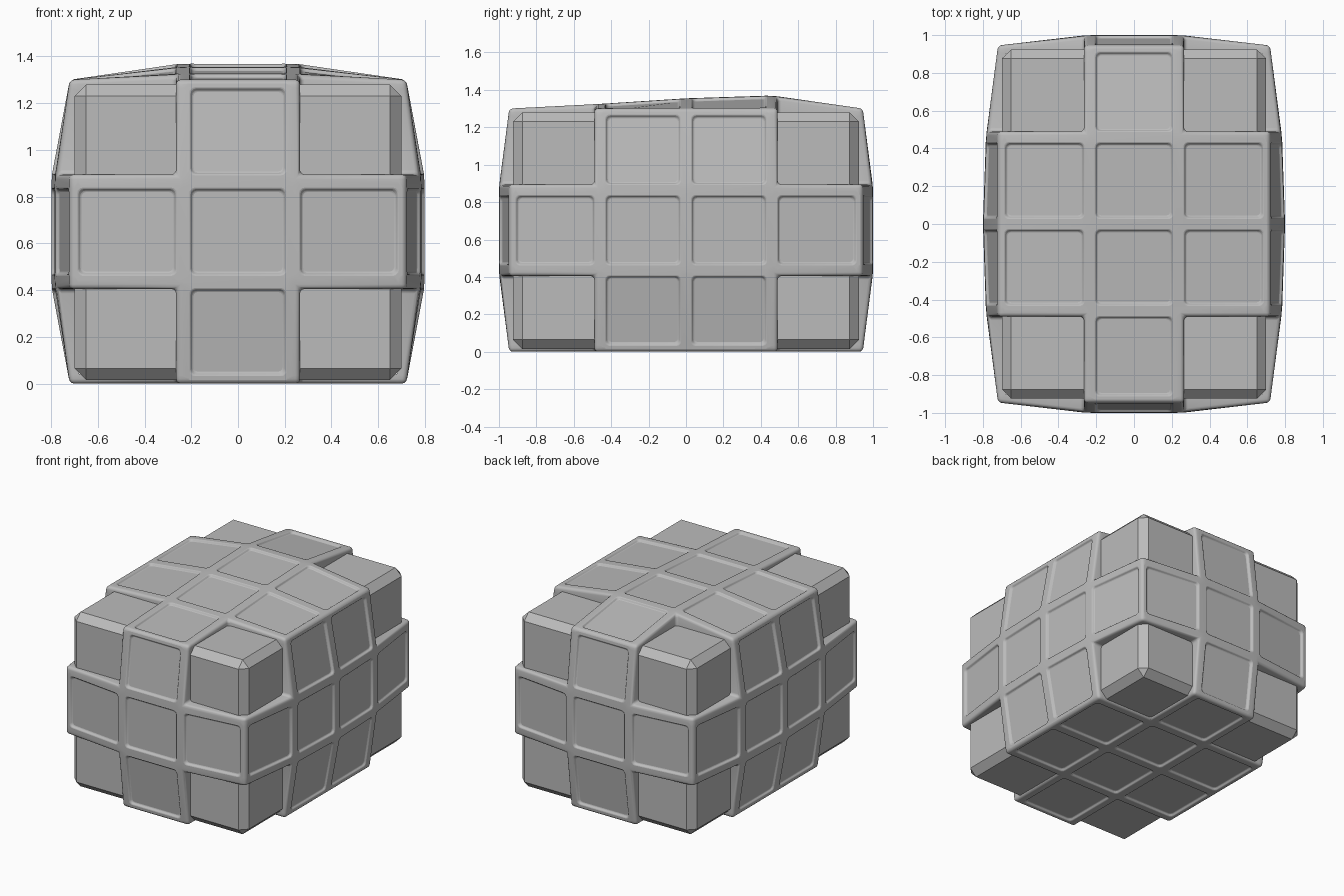
import bpy, bmesh
from mathutils import Vector

cube = bpy.data.objects.get("Cube")
if cube:
    bpy.data.objects.remove(cube, do_unlink=True)

gray = bpy.data.materials.new("plain gray")
gray.use_nodes = True
gray.diffuse_color = (0.5, 0.5, 0.5, 1)
gray.node_tree.nodes["Principled BSDF"].inputs["Base Color"].default_value = (0.5, 0.5, 0.5, 1)

WIDE, DEEP, TALL = 0.72, 0.945, 1.30
STRAP, RIM = 0.03, 0.035


def lines(low, high, straps):
    """Grid lines: a rim, then panels split by straps, then a rim."""
    out = [low, low + RIM]
    for s in straps:
        out += [s - STRAP, s + STRAP]
    return out + [high - RIM, high]


def ramp(v, points):
    """Piecewise linear lookup."""
    for (a, fa), (b, fb) in zip(points, points[1:]):
        if v <= b:
            return fa + (fb - fa) * max(0, v - a) / (b - a)
    return points[-1][1]


def bulged(p):
    """Swell the middle of each side, leaving the box edges straight."""
    x, y, z = p
    hx = ramp(abs(x), [(0, 1), (0.25, 1), (WIDE, 0)])
    hy = ramp(abs(y), [(0, 1), (0.46, 0.8), (DEEP, 0)])
    hy_flat = ramp(y, [(-DEEP, 0), (-0.46, 0.025), (0, 0.055), (0.46, 0.07), (DEEP, 0)])
    hz = ramp(z, [(0, 0), (0.42, 1), (0.88, 1), (TALL, 0)])
    q = Vector(p)
    if abs(x) == WIDE:
        q.x += 0.08 * hy * hz * (1 if x > 0 else -1)
    if abs(y) == DEEP:
        q.y += 0.055 * hx * hz * (1 if y > 0 else -1)
    if z == TALL:
        q.z += hx * hy_flat
    return q


def finish(obj, bm):
    bmesh.ops.recalc_face_normals(bm, faces=bm.faces)
    bm.to_mesh(obj.data)
    bm.free()
    obj.data.materials.append(gray)
    bpy.context.collection.objects.link(obj)


# inner box, seen at the eight corners
bm = bmesh.new()
bmesh.ops.create_cube(bm, size=1)
bmesh.ops.scale(bm, verts=bm.verts, vec=(1.4, 1.85, 1.265))
bmesh.ops.translate(bm, verts=bm.verts, vec=(0, 0, 0.6475))
bmesh.ops.bevel(bm, geom=bm.edges[:], offset=0.05, segments=1, affect='EDGES')
finish(bpy.data.objects.new("inner_box", bpy.data.meshes.new("inner_box")), bm)

# strapped shell: grid of rims, straps and panels on all six sides
grid = [lines(-WIDE, WIDE, (-0.235, 0.235)),
        lines(-DEEP, DEEP, (-0.46, 0, 0.46)),
        lines(0, TALL, (0.435, 0.865))]
bm = bmesh.new()
panels = []


def at_end(axis, i):
    """True for cells in the rim or the outermost panel of an axis."""
    return i < 2 or i > len(grid[axis]) - 4


for axis in range(3):
    a, b = (axis + 1) % 3, (axis + 2) % 3
    for level in (grid[axis][0], grid[axis][-1]):
        for i in range(len(grid[a]) - 1):
            for j in range(len(grid[b]) - 1):
                if at_end(a, i) and at_end(b, j):
                    continue  # corner cells stay open to the inner box
                corners = []
                for u, v in ((i, j), (i + 1, j), (i + 1, j + 1), (i, j + 1)):
                    p = [0, 0, 0]
                    p[axis], p[a], p[b] = level, grid[a][u], grid[b][v]
                    corners.append(bm.verts.new(bulged(p)))
                face = bm.faces.new(corners)
                if i % 2 and j % 2:
                    panels.append(face)
bmesh.ops.remove_doubles(bm, verts=bm.verts, dist=0.0005)
bmesh.ops.recalc_face_normals(bm, faces=bm.faces)

# sink the panels between the straps
bmesh.ops.inset_individual(bm, faces=panels, thickness=0.015, depth=-0.015)

# walls that drop from the strap borders to the inner box
border = [e for e in bm.edges if e.is_boundary]
made = bmesh.ops.extrude_edge_only(bm, edges=border)["geom"]
for v in made:
    if isinstance(v, bmesh.types.BMVert):
        v.co.x = max(-0.68, min(0.68, v.co.x))
        v.co.y = max(-0.9, min(0.9, v.co.y))
        v.co.z = max(0.04, min(1.25, v.co.z))
bmesh.ops.recalc_face_normals(bm, faces=bm.faces)

# round the outer rims
rims = [e for e in bm.edges if len(e.link_faces) == 2 and e.calc_face_angle() > 1.1]
bmesh.ops.bevel(bm, geom=rims, offset=0.02, segments=3, affect='EDGES',
                profile=0.5, clamp_overlap=True)
shell = bpy.data.objects.new("strapped_shell", bpy.data.meshes.new("strapped_shell"))
finish(shell, bm)

soft = shell.modifiers.new("soft straps", 'BEVEL')
soft.width, soft.segments = 0.007, 2
soft.limit_method, soft.angle_limit = 'ANGLE', 0.6

bpy.ops.object.select_all(action='DESELECT')
shell.select_set(True)
bpy.context.view_layer.objects.active = shell
bpy.ops.object.shade_smooth_by_angle(angle=0.7)
